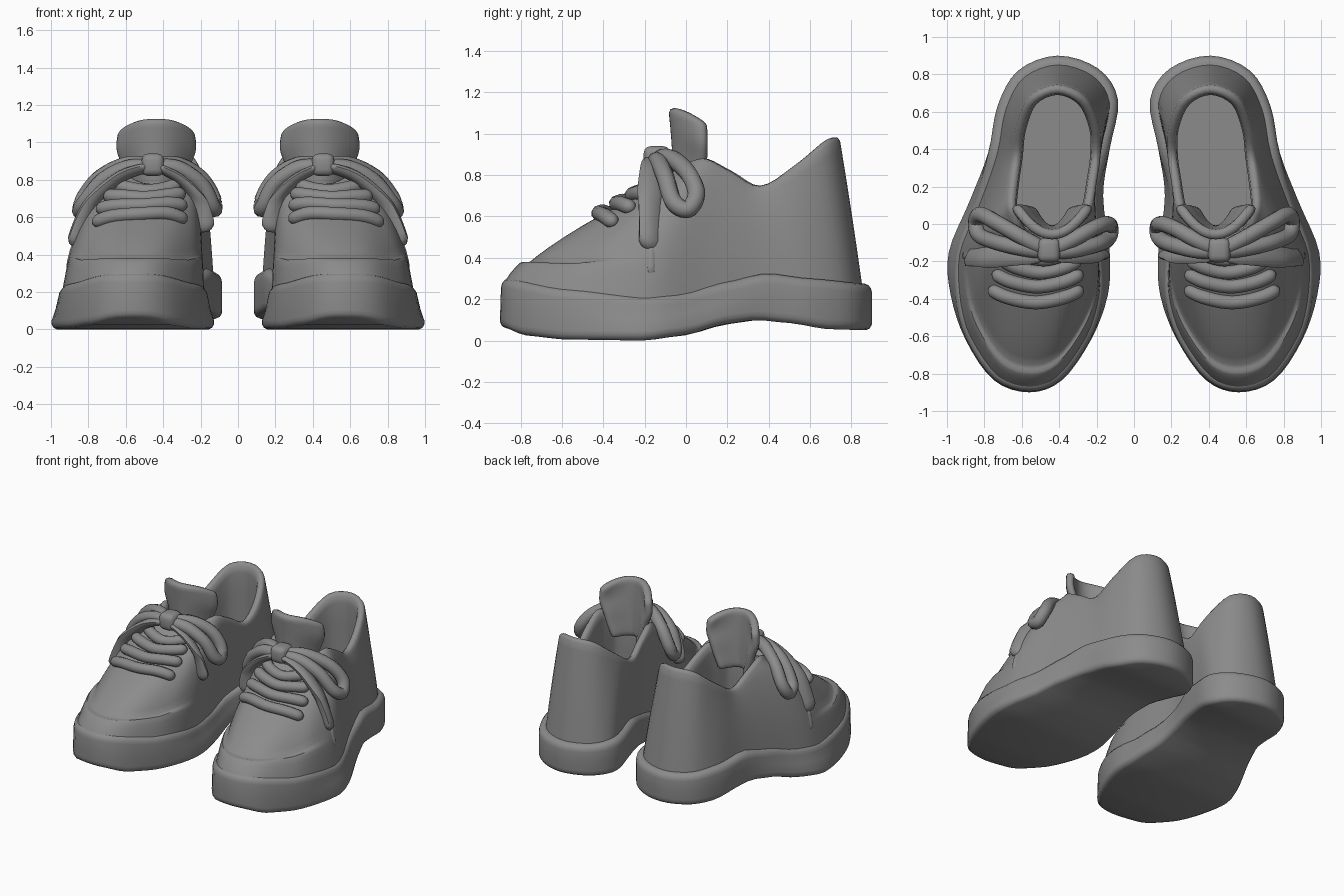
import bpy, bmesh, math
from mathutils import Vector as V
from mathutils.bvhtree import BVHTree

if "Cube" in bpy.data.objects:
    bpy.data.objects.remove(bpy.data.objects["Cube"])

GREY = bpy.data.materials.new("dark_grey")
GREY.diffuse_color = (.26, .26, .26, 1)
GREY.use_nodes = True
GREY.node_tree.nodes["Principled BSDF"].inputs["Base Color"].default_value = GREY.diffuse_color


def interp(table, y):
    for (a, u), (b, w) in zip(table, table[1:]):
        if y <= b:
            f = max(0, (y - a) / (b - a))
            f = f * f * (3 - 2 * f) * 0.5 + f * 0.5
            return u + (w - u) * f
    return table[-1][1]


def spline(pts, n, closed=False):
    """Catmull-Rom points through pts."""
    pts = [V(p) for p in pts]
    m, out = len(pts), []
    get = (lambda i: pts[i % m]) if closed else (lambda i: pts[min(max(i, 0), m - 1)])
    for i in range(m if closed else m - 1):
        a, b, c, d = (get(i + k) for k in (-1, 0, 1, 2))
        for s in range(n):
            t = s / n
            out.append(0.5 * (2 * b + (c - a) * t + (2 * a - 5 * b + 4 * c - d) * t * t
                              + (3 * b - a - 3 * c + d) * t ** 3))
    return out if closed else out + [pts[-1]]


def loft(name, rings, angle=40):
    """Skin closed rings; both ends are closed with strips across the ring. Mirrored to the other shoe."""
    bm = bmesh.new()
    vs = [[bm.verts.new(p) for p in r] for r in rings]
    n = len(rings[0])
    for a, b in zip(vs, vs[1:]):
        for j in range(n):
            k = (j + 1) % n
            bm.faces.new((a[j], a[k], b[k], b[j]))
    for r in (vs[0], vs[-1]):
        for j in range(n // 2):
            q = [r[j], r[j + 1], r[(n - j - 1) % n], r[(n - j) % n]]
            bm.faces.new(list(dict.fromkeys(q)))
    return finish(name, bm, angle)


def finish(name, bm, angle=40):
    bmesh.ops.recalc_face_normals(bm, faces=bm.faces)
    me = bpy.data.meshes.new(name)
    bm.to_mesh(me)
    bm.free()
    me.materials.append(GREY)
    ob = bpy.data.objects.new(name, me)
    bpy.context.collection.objects.link(ob)
    bpy.ops.object.select_all(action='DESELECT')
    ob.select_set(True)
    bpy.context.view_layer.objects.active = ob
    bpy.ops.object.shade_smooth_by_angle(angle=math.radians(angle))
    ob.modifiers.new("other_shoe", 'MIRROR').use_mirror_merge = False
    return ob


def tube(name, pts, r, sides=10, n=6, flat=1.0, grow=1.0):
    """Round-ended lace along a smooth path; flat thins it, grow scales its far end."""
    path = spline(pts, n)
    m, rings = len(path), []
    total = sum((b - a).length for a, b in zip(path, path[1:]))
    run = 0
    for i, p in enumerate(path):
        if i:
            run += (p - path[i - 1]).length
        t = (path[min(i + 1, m - 1)] - path[max(i - 1, 0)]).normalized()
        u = t.cross(V((0.1, 0.3, 1))).normalized()
        w = u.cross(t)
        e = 1 - min(1, min(run, total - run) / (r * 1.1))
        rad = r * max(0.3, math.sqrt(1 - e * e)) * (1 + (grow - 1) * run / total)
        rings.append([p + rad * (u * math.cos(a) + w * math.sin(a) * flat)
                      for a in (2 * math.pi * k / sides for k in range(sides))])
    return loft(name, rings, 60)


def inset(ring, d, z=None):
    """Move a ring inward horizontally by d(y) or d."""
    n, out = len(ring), []
    for i, p in enumerate(ring):
        t = ring[(i + 1) % n] - ring[i - 1]
        s = V((-t.y, t.x, 0)).normalized() * (d(p.y) if callable(d) else d)
        out.append(V((p.x + s.x, p.y + s.y, p.z if z is None else z(p))))
    return out


# ---- outlines: toe, round the outer side, heel, back along the inner side
OUTLINE = [(.56, -.90, 0), (.75, -.835, 0), (.90, -.62, 0), (.98, -.38, 0), (.99, -.15, 0), (.88, .12, 0),
           (.78, .38, 0), (.73, .63, 0), (.62, .82, 0), (.41, .90, 0), (.19, .83, 0), (.085, .66, 0),
           (.13, .40, 0), (.165, .15, 0), (.13, -.15, 0), (.14, -.38, 0), (.23, -.62, 0), (.385, -.835, 0)]
COLLAR = [(.45, -.12, .76), (.53, -.11, .77), (.62, -.06, .81), (.66, .02, .85), (.68, .10, .86), (.67, .22, .80),
          (.65, .36, .73), (.63, .52, .82), (.56, .68, .94), (.41, .745, .965), (.26, .68, .94), (.185, .52, .82),
          (.18, .36, .73), (.20, .22, .80), (.22, .10, .86), (.25, .02, .85), (.29, -.06, .81), (.37, -.11, .77)]
BOTTOM = [(-.9, .06), (-.8, .025), (-.6, .005), (-.2, 0), (0, .025), (.2, .08), (.35, .1), (.5, .085), (.7, .055), (.9, .05)]
TOP = [(-.9, .30), (-.6, .25), (-.2, .21), (0, .225), (.2, .28), (.4, .325), (.6, .30), (.9, .275)]
SHOULDER = [(-.9, .435), (-.62, .48), (-.38, .58), (-.15, .66), (.15, .6), (.9, .62)]
PULL = [(-.9, .12), (-.15, .25), (.9, .48)]
outline = spline(OUTLINE, 4, True)
collar = spline(COLLAR, 4, True)

# ---- sole
zb = lambda d: (lambda p: interp(BOTTOM, p.y) + d)
zt = lambda d: (lambda p: interp(TOP, p.y) + d)
taper = lambda y: interp([(-.6, .005), (-.2, .04), (.1, .03), (.4, 0)], y)
loft("sole", [inset(outline, .03, zb(0)), inset(outline, .012, zb(.008)), inset(outline, .002, zb(.025)),
              inset(outline, 0, zb(.045)),
              inset(outline, lambda y: taper(y) * .6, lambda p: (zb(0)(p) + zt(0)(p)) / 2),
              inset(outline, taper, zt(-.045)),
              inset(outline, lambda y: taper(y) + .005, zt(-.024)),
              inset(outline, lambda y: taper(y) + .018, zt(-.007)),
              inset(outline, lambda y: taper(y) + .036, zt(0)),
              inset(outline, .10, zt(0))], 50)

# ---- upper: curved walls from sole to collar, rolled edge, lining and insole
base = inset(outline, lambda y: .045 + taper(y) * .3, zt(-.03))
rings = []
for t in (0, .08, .16, .21, .24, .26, .29, .36, .45, .55, .65, .75, .84, .92, 1):
    ring = []
    for b, c in zip(base, collar):
        mid = b.lerp(c, interp(PULL, b.y))
        mid.z = interp(SHOULDER, b.y)
        p = b * (1 - t) ** 2 + mid * (2 * t * (1 - t)) + c * t * t
        if t < .28:  # raised toe guard
            fade = min(1, max(0, (-b.y - .25) / .3)) * (.024 if t < .23 else .02 if t < .25 else .008)
            out = (V((b.x, b.y, 0)) - V((.55, -.3, 0))).normalized()
            p += (out * .7 + V((0, 0, 1))) * fade
        ring.append(p)
    rings.append(ring)
for d, h in ((.012, .016), (.03, .018), (.048, .002), (.055, -.05), (.05, -.2)):
    rings.append(inset(collar, d, lambda p: p.z + h))
rings.append(inset(collar, .045, lambda p: .36))
upper = loft("upper", rings, 50)

# ---- tongue: curved, round-topped padded flap
bm = bmesh.new()
nu, nv = 12, 10
grid = []
for j in range(nv + 1):
    v = j / nv
    half = interp([(0, .11), (.4, .16), (.75, .208), (1, .195)], v)
    row = []
    for i in range(nu + 1):
        u = 2 * i / nu - 1
        top = 1.127 - .075 * abs(u) ** 3
        row.append(bm.verts.new((.437 + u * half, -.035 - .025 * v * v + .16 * u * u * (.75 + .25 * v),
                                 .70 + (top - .70) * v)))
    grid.append(row)
for a, b in zip(grid, grid[1:]):
    for i in range(nu):
        bm.faces.new((a[i], a[i + 1], b[i + 1], b[i]))
tongue = finish("tongue", bm, 70)
s = tongue.modifiers.new("padding", 'SOLIDIFY')
s.thickness, s.offset = .055, 0
r = tongue.modifiers.new("round", 'SUBSURF')
r.levels = r.render_levels = 1

# ---- lace bars resting on the upper
bvh = BVHTree.FromPolygons([v.co for v in upper.data.vertices], [p.vertices[:] for p in upper.data.polygons])
for k, (x, y, w) in enumerate([(.525, -.42, .25), (.515, -.335, .24), (.50, -.26, .215), (.485, -.19, .18)]):
    pts = []
    for u in (-1, -.6, 0, .6, 1):
        q = V((x + u * w, y + .075 * u * u, 2))
        hit = bvh.ray_cast(q, V((0, 0, -1)))[0]
        pts.append((q.x, q.y, hit.z + .014))
    tube(f"lace_bar_{k + 1}", pts, .038)

# ---- bow: loops, hanging ends with tips, and knot
tube("bow_loop_outer", [(.47, -.14, .88), (.60, -.07, .88), (.74, .01, .81), (.82, .05, .71), (.845, .01, .635),
                        (.825, -.06, .67), (.73, -.10, .79), (.60, -.13, .86), (.47, -.15, .87)], .043)
tube("bow_loop_inner", [(.44, -.14, .88), (.32, -.08, .88), (.21, -.02, .82), (.14, .0, .72), (.125, -.03, .645),
                        (.14, -.08, .67), (.20, -.11, .78), (.32, -.14, .86), (.44, -.15, .87)], .043)
tube("lace_end_outer", [(.47, -.16, .87), (.62, -.165, .82), (.75, -.17, .71), (.81, -.165, .60), (.86, -.16, .43)],
     .05, flat=.5, grow=1.75)
tube("lace_end_inner", [(.44, -.16, .87), (.32, -.165, .81), (.23, -.165, .72), (.195, -.16, .63), (.175, -.16, .52)],
     .045, flat=.5, grow=1.3)
tube("lace_tip_outer", [(.86, -.17, .46), (.897, -.17, .31)], .03)
bm = bmesh.new()
bmesh.ops.create_cube(bm, size=1)
bmesh.ops.scale(bm, vec=(.12, .13, .12), verts=bm.verts)
bmesh.ops.bevel(bm, geom=bm.edges[:], offset=.035, segments=3, affect='EDGES', profile=.5)
bmesh.ops.translate(bm, vec=(.455, -.14, .88), verts=bm.verts)
finish("bow_knot", bm, 60)
